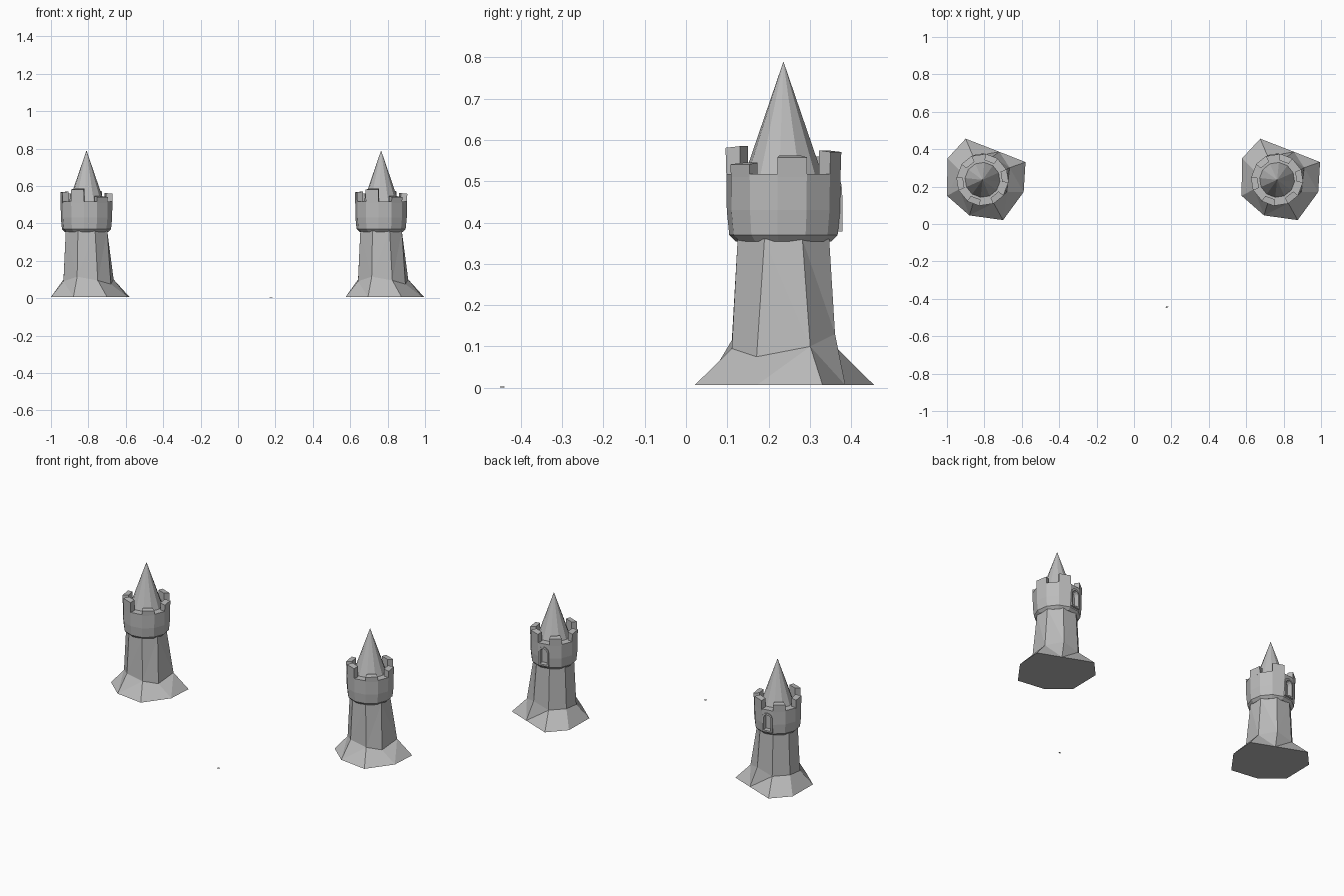
import bpy, bmesh
from math import cos, sin, radians, pi
from mathutils import Vector, Matrix

cube = bpy.data.objects.get("Cube")
if cube:
    bpy.data.objects.remove(cube, do_unlink=True)

stone = bpy.data.materials.new("grey_stone")
stone.use_nodes = True
stone.diffuse_color = (0.5, 0.5, 0.5, 1)
stone.node_tree.nodes["Principled BSDF"].inputs["Base Color"].default_value = (0.5, 0.5, 0.5, 1)

LEFT_TOWER, RIGHT_TOWER = Vector((0.765, 0.236, 0)), Vector((-0.81, 0.236, 0))
SIDES, PHASE = 12, -6


def make(name, bm, location):
    bmesh.ops.recalc_face_normals(bm, faces=bm.faces)
    mesh = bpy.data.meshes.new(name)
    bm.to_mesh(mesh)
    bm.free()
    mesh.materials.append(stone)
    obj = bpy.data.objects.new(name, mesh)
    obj.location = location
    bpy.context.collection.objects.link(obj)
    return obj


def ring(radius, z, sides=SIDES, phase=PHASE):
    step = 360 / sides
    return [(radius * cos(radians(phase + step * i)),
             radius * sin(radians(phase + step * i)), z) for i in range(sides)]


def loft(bm, rings):
    """Join rings of points with quads and close both ends."""
    loops = [[bm.verts.new(p) for p in points] for points in rings]
    n = len(loops[0])
    for low, high in zip(loops, loops[1:]):
        for i in range(n):
            j = (i + 1) % n
            bm.faces.new((low[i], low[j], high[j], high[i]))
    bm.faces.new(loops[0][::-1])
    bm.faces.new(loops[-1])


def arch(half_width, low, spring, inner, outer):
    """Arched outline pushed outwards on the window facet."""
    outline = [(-half_width, low), (half_width, low)]
    outline += [(half_width * cos(pi * k / 6), spring + half_width * sin(pi * k / 6)) for k in range(7)]
    bm = bmesh.new()
    loft(bm, [[(r, u, z) for u, z in outline] for r in (inner, outer)])
    bm.transform(Matrix.Rotation(radians(99), 4, "Z"))
    return bm


def cut(obj, cutter):
    cutter.hide_render = True
    mod = obj.modifiers.new("opening", "BOOLEAN")
    mod.operation, mod.object, mod.solver = "DIFFERENCE", cutter, "EXACT"
    bpy.context.view_layer.objects.active = obj
    bpy.ops.object.modifier_apply(modifier=mod.name)


parts = []

# Uneven flared footing and tapering eight-sided shaft
ground = [(0.23, 0.095), (0.09, 0.15), (-0.09, 0.22), (-0.187, 0.115),
          (-0.19, -0.085), (-0.07, -0.19), (0.11, -0.215), (0.22, -0.065)]
foot = [(0.145, 0.065, 0.10), (0.055, 0.125, 0.13), (-0.05, 0.125, 0.10), (-0.123, 0.05, 0.10),
        (-0.123, -0.05, 0.09), (-0.05, -0.125, 0.115), (0.06, -0.125, 0.095), (0.13, -0.065, 0.075)]
bm = bmesh.new()
loft(bm, [[(x, y, 0.006) for x, y in ground], foot, ring(0.12, 0.36, 8, 22.5)])
bmesh.ops.triangulate(bm, faces=[f for f in bm.faces if len(f.verts) == 4])
parts.append(make("shaft", bm, LEFT_TOWER))

# Overhanging gallery with bevelled underside
bm = bmesh.new()
loft(bm, [ring(0.116, 0.354), ring(0.132, 0.37), ring(0.138, 0.43), ring(0.139, 0.518)])
gallery = make("gallery", bm, LEFT_TOWER)
parts.append(gallery)

# Arched opening at the back, with a thin raised surround
surround = make("window_surround", arch(0.033, 0.378, 0.466, 0.115, 0.139), LEFT_TOWER)
cutter = make("window_cutter", arch(0.023, 0.388, 0.464, 0.108, 0.2), LEFT_TOWER)
for obj in (gallery, surround):
    cut(obj, cutter)
bpy.data.objects.remove(cutter, do_unlink=True)
parts.append(surround)

# Battlements of uneven height on every second side
bm = bmesh.new()
for k, top in enumerate((0.562, 0.575, 0.56, 0.57, 0.585, 0.545)):
    wedge = []
    for z, lean in ((0.51, 0), (top, 0.002)):
        inner, outer = ring(0.106, z), ring(0.139 + lean, z - 2 * lean)
        i, j = 2 * k, 2 * k + 1
        wedge.append([inner[i], outer[i], outer[j], inner[j]])
    loft(bm, wedge)
parts.append(make("battlements", bm, LEFT_TOWER))

# Pointed roof
bm = bmesh.new()
bmesh.ops.create_cone(bm, cap_ends=True, segments=SIDES, radius1=0.1, radius2=0, depth=0.29,
                      matrix=Matrix.Translation((0, 0, 0.645)) @ Matrix.Rotation(radians(PHASE), 4, "Z"))
parts.append(make("roof", bm, LEFT_TOWER))

# Matching second tower
for obj in parts:
    twin = obj.copy()
    twin.name = "right_" + obj.name
    twin.location = RIGHT_TOWER
    bpy.context.collection.objects.link(twin)
    obj.name = "left_" + obj.name

# Tiny flat chip lying in front
bm = bmesh.new()
chip = [(-0.009, -0.006), (0.008, 0.002), (-0.004, 0.006)]
loft(bm, [[(x, y, z) for x, y in chip] for z in (0, 0.003)])
make("stone_chip", bm, (0.177, -0.445, 0))
